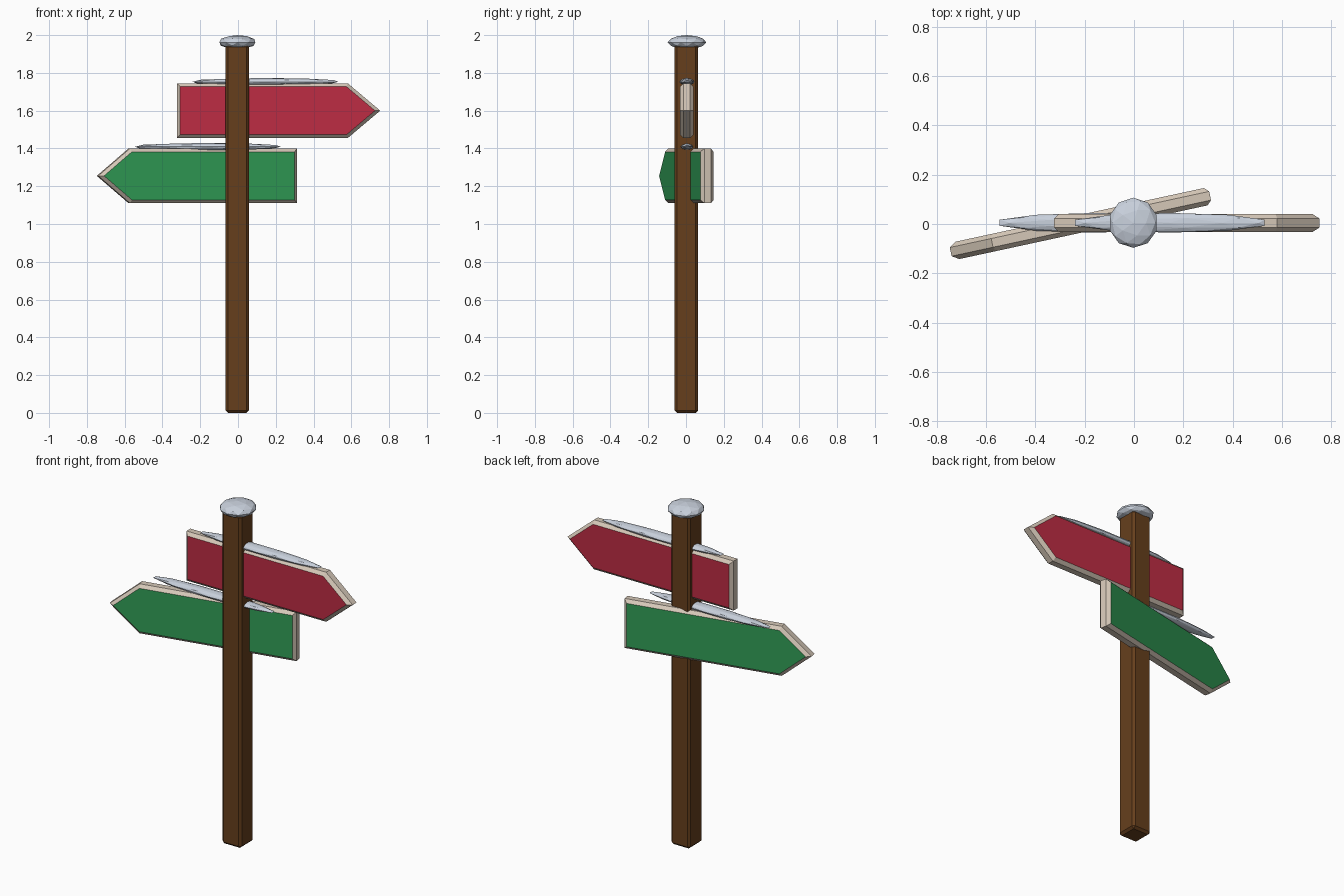
import bpy
import bmesh
from math import radians
from mathutils import Matrix, Vector

cube = bpy.data.objects.get("Cube")
if cube:
    bpy.data.objects.remove(cube, do_unlink=True)


def material(name, rgb):
    """Flat material from 0-255 display values."""
    color = [(c / 255) ** 2.2 for c in rgb] + [1]
    mat = bpy.data.materials.new(name)
    mat.use_nodes = True
    mat.diffuse_color = color
    bsdf = next(n for n in mat.node_tree.nodes if n.type == 'BSDF_PRINCIPLED')
    bsdf.inputs["Base Color"].default_value = color
    return mat


wood = material("brown wood", (102, 65, 34))
trim = material("beige trim", (212, 198, 182))
red = material("red paint", (188, 48, 69))
green = material("green paint", (52, 154, 86))
snow = material("pale snow", (200, 208, 220))


def finish(bm, name, mats, location, turn=0):
    mesh = bpy.data.meshes.new(name)
    bm.to_mesh(mesh)
    bm.free()
    for mat in mats:
        mesh.materials.append(mat)
    obj = bpy.data.objects.new(name, mesh)
    obj.location = location
    obj.rotation_euler.z = turn
    bpy.context.collection.objects.link(obj)
    return obj


# Square post with chamfered edges
def make_post():
    bm = bmesh.new()
    size = Matrix.Diagonal((0.124, 0.124, 1.95, 1))
    bmesh.ops.create_cube(bm, size=1, matrix=size)
    bmesh.ops.bevel(bm, geom=bm.edges[:], offset=0.013, segments=1,
                    affect='EDGES')
    finish(bm, "post", [wood], (-0.004, 0.002, 0.975))


# Arrow board: pentagon prism, faces inset outward to form a chamfered rim
def make_board(name, paint, side, location, turn):
    chamfer = 0.018
    outline = [(-0.32, -0.145), (0.585, -0.145), (0.757, 0),
               (0.585, 0.145), (-0.32, 0.145)]
    bm = bmesh.new()
    base = bm.faces.new([bm.verts.new((side * x, -chamfer, z))
                         for x, z in outline])
    grown = bmesh.ops.extrude_face_region(bm, geom=[base], use_keep_orig=True)
    moved = [g for g in grown["geom"] if isinstance(g, bmesh.types.BMVert)]
    bmesh.ops.translate(bm, verts=moved, vec=Vector((0, 2 * chamfer, 0)))
    bmesh.ops.recalc_face_normals(bm, faces=bm.faces[:])
    panels = [f for f in bm.faces if len(f.verts) == 5]
    bmesh.ops.inset_individual(bm, faces=panels, thickness=chamfer,
                               depth=chamfer, use_even_offset=True)
    for face in bm.faces:
        face.material_index = int(len(face.verts) == 5)
    finish(bm, name, [trim, paint], location, turn)


# Faceted snow lump with a flattened underside
def make_snow(name, radii, floor, location):
    bm = bmesh.new()
    bmesh.ops.create_icosphere(bm, subdivisions=2, radius=1)
    for v in bm.verts:
        v.co.z = max(v.co.z, floor)
    bmesh.ops.scale(bm, verts=bm.verts[:], vec=Vector(radii))
    finish(bm, name, [snow], location)


make_post()
make_board("upper_board", red, 1, (-0.004, 0.004, 1.6), 0)
make_board("lower_board", green, -1, (-0.004, 0.047, 1.255), radians(12.2))
make_snow("post_snow_cap", (0.1, 0.102, 0.038), -0.8, (-0.003, 0.005, 1.962))
make_snow("upper_board_snow", (0.405, 0.04, 0.02), -0.8, (0.145, 0.005, 1.753))
make_snow("lower_board_snow", (0.405, 0.04, 0.02), -0.8, (-0.16, 0.005, 1.409))
